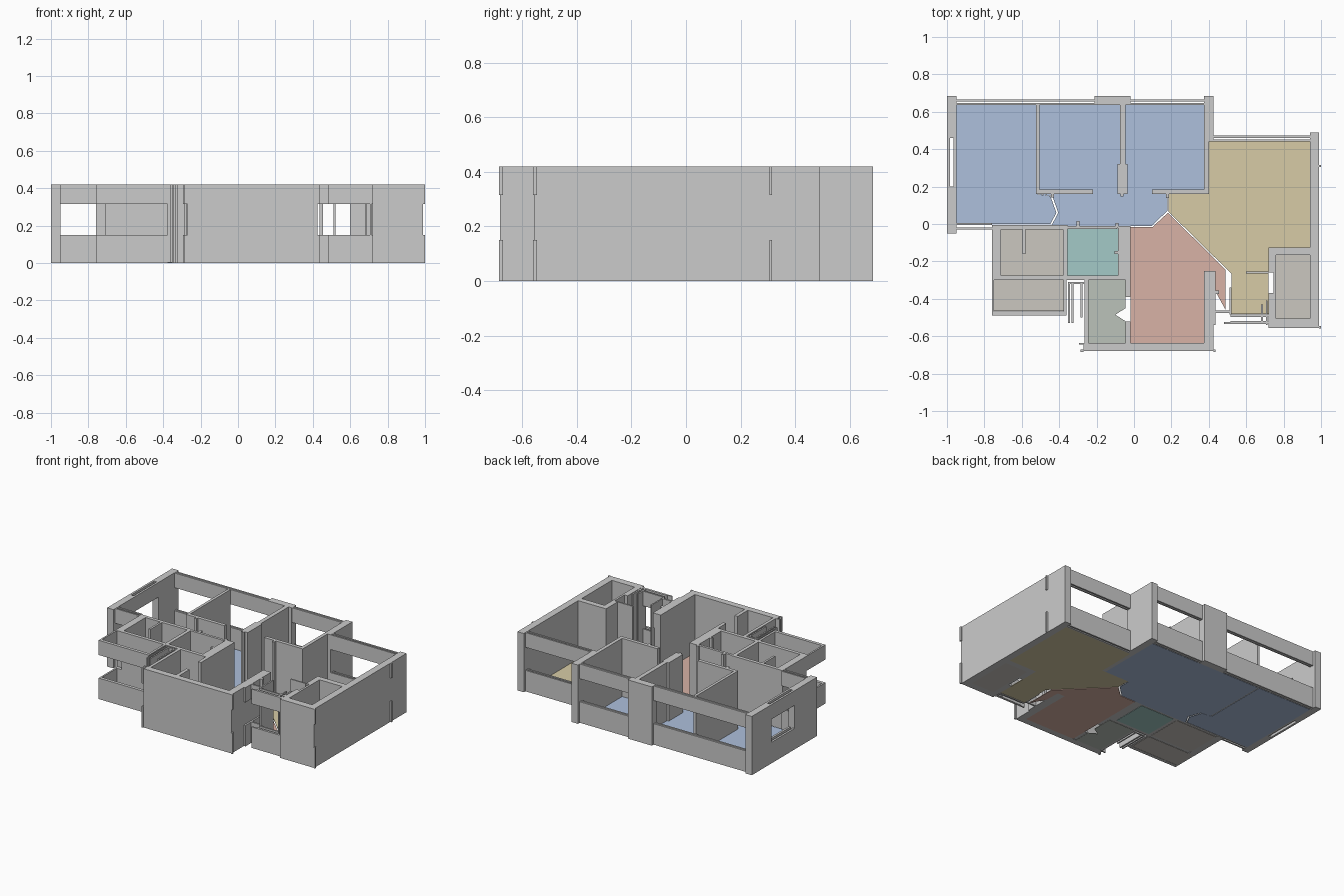
import bpy
import bmesh

if "Cube" in bpy.data.objects:
    bpy.data.objects.remove(bpy.data.objects["Cube"])

H, SILL, HEAD = 0.42, 0.15, 0.315   # wall height, window bottom and top
FLOOR = 0.004


def prism(name, pts, z0, z1, mat=None):
    """Upright solid with the given plan outline."""
    bm = bmesh.new()
    face = bm.faces.new([bm.verts.new((x, y, z0)) for x, y in pts])
    ext = bmesh.ops.extrude_face_region(bm, geom=[face])
    for v in ext["geom"]:
        if isinstance(v, bmesh.types.BMVert):
            v.co.z = z1
    bmesh.ops.recalc_face_normals(bm, faces=bm.faces)
    me = bpy.data.meshes.new(name)
    bm.to_mesh(me)
    bm.free()
    ob = bpy.data.objects.new(name, me)
    bpy.context.collection.objects.link(ob)
    if mat:
        me.materials.append(mat)
    return ob


def block(name, x0, x1, y0, y1, z0=0.0, z1=H):
    return prism(name, [(x0, y0), (x1, y0), (x1, y1), (x0, y1)], z0, z1)


def bands(name, x0, x1, y0, y1):
    """Wall strip left below and above an open window."""
    block(name + "_sill", x0, x1, y0, y1, 0, SILL)
    block(name + "_head", x0, x1, y0, y1, HEAD, H)


def cavity_window(name, x0, x1, y0, y1, t=0.011):
    """Window strip made of two leaves with a cavity between them."""
    if x1 - x0 > y1 - y0:
        bands(name + "_outer", x0, x1, y1 - t, y1)
        bands(name + "_inner", x0, x1, y0, y0 + t)
    else:
        bands(name + "_outer", x0, x0 + t, y0, y1)
        bands(name + "_inner", x1 - t, x1, y0, y1)


def colour(name, rgb):
    m = bpy.data.materials.new(name)
    m.diffuse_color = (*rgb, 1)
    m.use_nodes = True
    m.node_tree.nodes["Principled BSDF"].inputs["Base Color"].default_value = m.diffuse_color
    return m


blue = colour("blue", (0.42, 0.53, 0.72))
yellow = colour("yellow", (0.68, 0.60, 0.38))
red = colour("salmon", (0.69, 0.45, 0.38))
teal = colour("teal", (0.37, 0.59, 0.57))
beige = colour("beige", (0.60, 0.57, 0.53))
sage = colour("sage", (0.50, 0.54, 0.49))

# Floors
prism("bedroom_floor", [(-.95, 0), (-.447, 0), (-.415, .06), (-.447, .15), (-.52, .16),
                        (-.52, .635), (-.95, .635)], 0, FLOOR, blue)
prism("rooms_floor", [(-.437, -.01), (.095, -.01), (.178, .07), (.178, .16), (.375, .16),
                      (.375, .635), (-.51, .635), (-.51, .16), (-.437, .15), (-.405, .06),
                      (-.437, 0)], 0, FLOOR, blue)
prism("living_floor", [(.185, .16), (.4, .16), (.4, .44), (.94, .44), (.94, -.125),
                       (.72, -.125), (.72, -.48), (.52, -.48), (.52, -.265), (.495, -.24),
                       (.185, .065)], 0, FLOOR, yellow)
prism("dining_floor", [(-.02, -.015), (.1, -.015), (.182, .06), (.49, -.245), (.49, -.46),
                       (.43, -.35), (.43, -.25), (.375, -.25), (.375, -.635),
                       (-.02, -.635)], 0, FLOOR, red)
prism("kitchen_floor", [(-.245, -.3), (-.045, -.3), (-.045, -.45), (-.1, -.485),
                        (-.045, -.52), (-.045, -.635), (-.245, -.635)], 0, FLOOR, sage)
for name, x0, x1, y0, y1, mat in [
        ("bath_floor", -.71, -.38, -.275, -.025, beige),
        ("balcony_floor", -.75, -.375, -.465, -.3, beige),
        ("washroom_floor", -.355, -.085, -.275, -.025, teal),
        ("store_floor", .76, .94, -.505, -.165, beige)]:
    prism(name, [(x0, y0), (x1, y0), (x1, y1), (x0, y1)], 0, FLOOR, mat)

# Main outer walls and piers
for name, x0, x1, y0, y1 in [
        ("left_wall_back", -1, -.95, .46, .685),
        ("left_wall_front", -1, -.95, -.05, .2),
        ("back_pier", -.21, -.02, .635, .685),
        ("back_corner_wall", .375, .425, .44, .685),
        ("living_side_wall", .375, .4, .16, .44),
        ("right_wall", .94, .99, -.555, .49),
        ("front_wall", -.27, .425, -.68, -.635),
        ("dining_side_wall", .375, .425, -.635, -.25),
        ("store_back_wall", .72, .94, -.165, -.125),
        ("store_left_wall", .745, .76, -.505, -.165),
        ("store_left_leaf_back", .72, .745, -.26, -.165),
        ("store_left_leaf_front", .72, .745, -.53, -.37),
        ("store_front_wall", .72, .94, -.555, -.505),
        ("bath_left_wall", -.76, -.71, -.275, -.005)]:
    block(name, x0, x1, y0, y1)

# Inner walls, standing just above the floor underside
for name, x0, x1, y0, y1 in [
        ("bedroom_wall", -.525, -.505, .16, .635),
        ("study_wall", -.51, -.22, .16, .185),
        ("partition_wall", -.075, -.045, .16, .635),
        ("partition_end", -.088, -.035, .16, .32),
        ("guest_wall", .095, .375, .16, .185),
        ("bath_back_wall", -.71, -.355, -.03, -.005),
        ("washroom_back_wall", -.355, -.09, -.028, -.01),
        ("bath_partition", -.595, -.58, -.16, -.03),
        ("washroom_left_wall", -.38, -.355, -.3, -.03),
        ("washroom_right_wall", -.085, -.02, -.3, -.01),
        ("washroom_jamb", -.105, -.085, -.16, -.145),
        ("bath_front_wall", -.71, -.38, -.3, -.275),
        ("washroom_front_wall", -.355, -.085, -.3, -.275),
        ("balcony_right_wall", -.378, -.362, -.49, -.3),
        ("kitchen_left_wall", -.265, -.243, -.635, -.3),
        ("kitchen_wall_back", -.045, -.02, -.39, -.3),
        ("kitchen_wall_front", -.045, -.02, -.635, -.52),
        ("entry_closet_wall", .6, .72, -.265, -.255)]:
    block(name, x0, x1, y0, y1, 0.002)

# Door jambs along the corridor
for i, (x, y) in enumerate([(-.3, 0), (-.09, -.01), (-.437, .155), (-.065, .16), (.18, .15)]):
    block(f"door_jamb_{i}", x - .008, x + .008, y - .012, y + .015, 0.002)

# Service shaft behind the kitchen
for i, (x0, x1) in enumerate([(-.352, -.343), (-.333, -.323), (-.285, -.275)]):
    block(f"shaft_wall_{i}", x0, x1, -.53 if i < 2 else -.5, -.31)
block("shaft_back_wall", -.352, -.265, -.32, -.31)

# Windows with open bands
cavity_window("bedroom_window", -.95, -.525, .637, .665)
cavity_window("study_window", -.525, -.21, .637, .665)
cavity_window("guest_window", -.02, .375, .637, .665)
cavity_window("living_window", .425, .94, .44, .472)
cavity_window("left_window", -1, -.95, .2, .46, .015)
cavity_window("bedroom_front_window", -.95, -.76, -.03, .005)
bands("balcony_front", -.76, -.378, -.49, -.467)
bands("balcony_side", -.76, -.748, -.467, -.275)
block("balcony_back_sill", -.748, -.71, -.3, -.275, 0, SILL)
block("balcony_back_head", -.748, -.71, -.3, -.275, HEAD, H)

# Entrance front: stepped frames and low bands
cavity_window("entry_window", .515, .72, -.53, -.485)
bands("entry_return", .425, .515, -.475, -.463)
bands("entry_ledge", .48, .72, -.535, -.525)
for i, (x0, x1, y0, y1) in enumerate([
        (.425, .437, -.54, -.25), (.437, .455, -.375, -.355),
        (.51, .52, -.485, -.34), (.68, .69, -.52, -.43), (.705, .715, -.54, -.41)]):
    block(f"entry_post_{i}", x0, x1, y0, y1, 0.002) if i else bands("entry_side", x0, x1, y0, y1)

# Small ledge stubs at the outer corners
for i, (x0, x1, y0, y1) in enumerate([
        (.99, 1, .305, .315), (.99, 1, -.56, -.545), (.425, .435, -.685, -.67),
        (-.295, -.27, -.645, -.635), (-.285, -.27, -.685, -.67)]):
    bands(f"ledge_stub_{i}", x0, x1, y0, y1)
